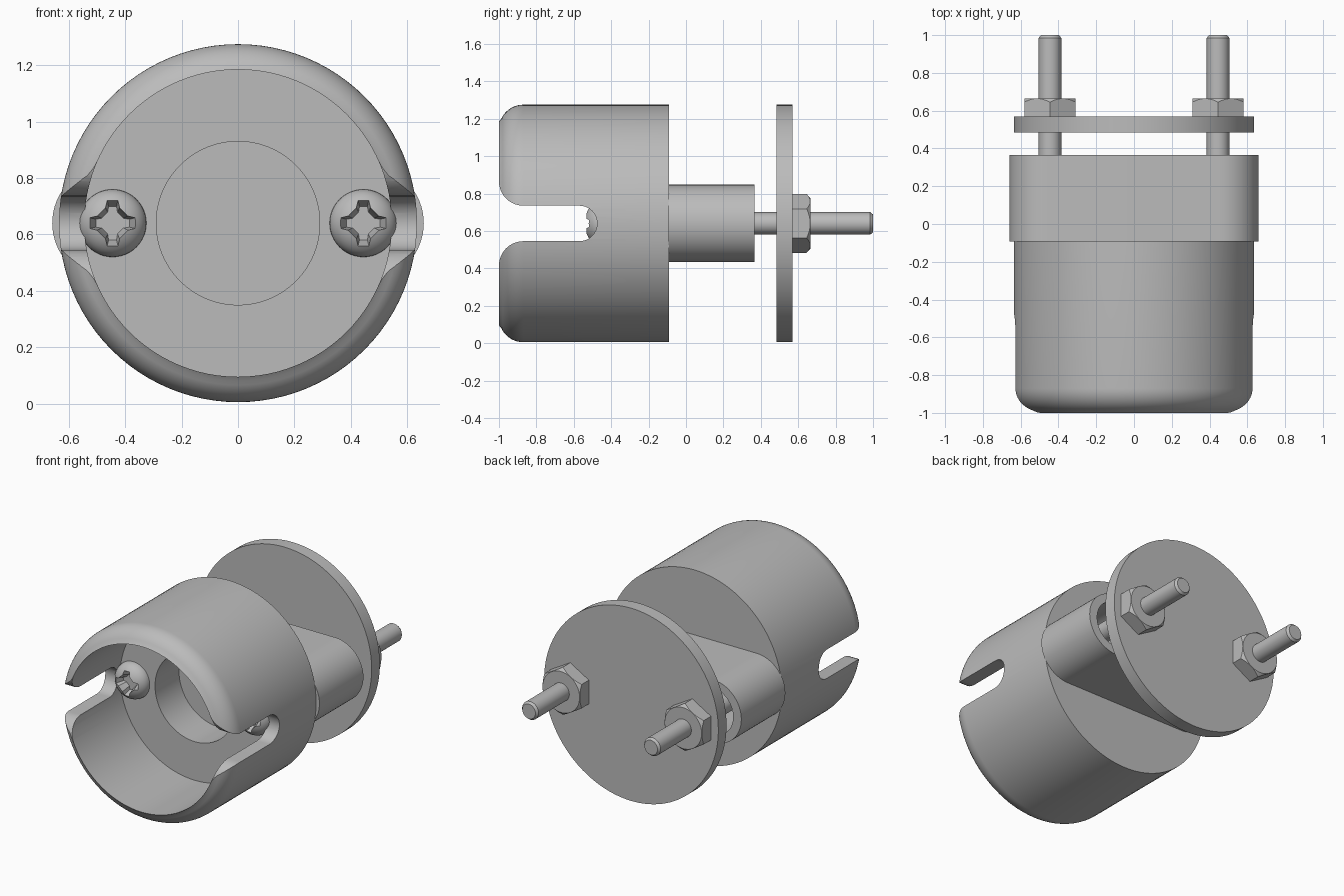
import bpy, bmesh
from math import sin, cos, pi, radians, acos

cube = bpy.data.objects.get("Cube")
if cube:
    bpy.data.objects.remove(cube, do_unlink=True)

AXIS_Z = 0.64    # height of the common axis
SCREW_X = 0.445  # screw offset from the axis
PLATE_R = 0.635

metal = bpy.data.materials.new("plain_grey")
metal.use_nodes = True
GREY = (0.5, 0.5, 0.5, 1)
metal.diffuse_color = GREY
metal.node_tree.nodes["Principled BSDF"].inputs["Base Color"].default_value = GREY


def finish(name, bm):
    bmesh.ops.recalc_face_normals(bm, faces=bm.faces)
    mesh = bpy.data.meshes.new(name)
    bm.to_mesh(mesh)
    bm.free()
    mesh.materials.append(metal)
    ob = bpy.data.objects.new(name, mesh)
    bpy.context.collection.objects.link(ob)
    return ob


def loft(name, rings):
    """Join rings of points with quads and cap both ends."""
    bm = bmesh.new()
    loops = [[bm.verts.new(p) for p in ring] for ring in rings]
    n = len(loops[0])
    for a, b in zip(loops, loops[1:]):
        for i in range(n):
            j = (i + 1) % n
            bm.faces.new((a[i], a[j], b[j], b[i]))
    bm.faces.new(loops[0])
    bm.faces.new(loops[-1])
    return finish(name, bm)


def lathe(name, profile, x=0.0, sides=96):
    """Turn (radius, y) points about an axis parallel to y."""
    return loft(name, [[(x + r * sin(2 * pi * i / sides), y,
                         AXIS_Z + r * cos(2 * pi * i / sides))
                        for i in range(sides)] for r, y in profile])


def combine(ob, cutter, operation="DIFFERENCE"):
    mod = ob.modifiers.new("cut", "BOOLEAN")
    mod.operation = operation
    mod.solver = "EXACT"
    mod.object = cutter
    bpy.context.view_layer.objects.active = ob
    bpy.ops.object.modifier_apply(modifier=mod.name)
    bpy.data.objects.remove(cutter, do_unlink=True)


def arc(cx, cy, r, start, end, steps):
    return [(cx + r * cos(radians(start + (end - start) * i / steps)),
             cy + r * sin(radians(start + (end - start) * i / steps)))
            for i in range(steps + 1)]


# Cup-shaped housing with a rounded lip and a round recess in its floor
lip_end = -acos(0.04 / 0.13) * 180 / pi
lip = arc(0.505, -0.87, 0.13, 0, lip_end, 10)
lip[-1] = (0.545, -1.0)
housing = lathe("housing", [(PLATE_R, -0.09)] + lip +
                [(0.545, -0.45), (0.29, -0.45), (0.29, -0.2)])

# Side slots with a rounded end and flared mouth
upper = arc(-1.0 + 0.13, 0.095 + 0.13, 0.13, 180, 270, 10)
end = arc(-0.57, 0, 0.095, 90, -90, 16)
lower = [(y, -z) for y, z in reversed(upper)]
outline = [(-1.1, 0.225)] + upper + end + lower + [(-1.1, -0.225)]
slot = loft("slot_cutter", [[(x, y, AXIS_Z + z) for y, z in outline]
                            for x in (-1, 1)])
combine(housing, slot)

# Straight-sided mounting block with round ends
ends = arc(0.452, 0, 0.207, -90, 90, 32) + arc(-0.452, 0, 0.207, 90, 270, 32)
block = loft("mounting_block", [[(x, y, AXIS_Z + z) for x, z in ends]
                                for y in (-0.093, 0.365)])
for side in (-1, 1):
    combine(block, lathe("bore_cutter", [(0.155, 0.0), (0.155, 0.5)],
                         side * SCREW_X, 48))

# Round backing plate
plate = lathe("backing_plate", [(PLATE_R, 0.485), (PLATE_R, 0.57)])
parts = [housing, block, plate]

for side, label in ((1, "left"), (-1, "right")):
    x = side * SCREW_X
    # Threadless screw shank with a chamfered tip
    parts.append(lathe(label + "_screw_shank",
                       [(0.06, -0.46), (0.06, 0.985), (0.048, 1.0)], x, 32))

    # Domed screw head with a cross-shaped socket
    dome = [(0.12 * cos(radians(t)), -0.455 - 0.088 * sin(radians(t)))
            for t in range(0, 88, 8)]
    head = lathe(label + "_screw_head", dome, x, 48)
    cross = []
    for k in range(4):
        c, s = cos(k * pi / 2), sin(k * pi / 2)
        for u, v in ((0.085, -0.02), (0.085, 0.02), (0.055, 0.025),
                     (0.04, 0.04), (0.025, 0.055)):
            if v <= 0.04:
                cross.append((u * c - v * s, u * s + v * c))
        cross.append((0.025 * c - 0.055 * s, 0.025 * s + 0.055 * c))
    socket = loft("socket_cutter",
                  [[(x + u * f, y, AXIS_Z + v * f) for u, v in cross]
                   for f, y in ((1.0, -0.6), (1.0, -0.53), (0.7, -0.47))])
    combine(head, socket)
    parts.append(head)

    # Hex nut, chamfered on its outer face
    nut = lathe(label + "_nut", [(0.157, 0.57), (0.157, 0.665)], x, 6)
    combine(nut, lathe("chamfer_cutter", [(0.165, 0.5), (0.165, 0.638),
                                          (0.135, 0.665)], x, 48), "INTERSECT")
    parts.append(nut)

# Smooth curved surfaces, keep edges sharp
bpy.ops.object.select_all(action="DESELECT")
for ob in parts:
    ob.select_set(True)
bpy.context.view_layer.objects.active = housing
bpy.ops.object.shade_smooth_by_angle(angle=radians(25))
